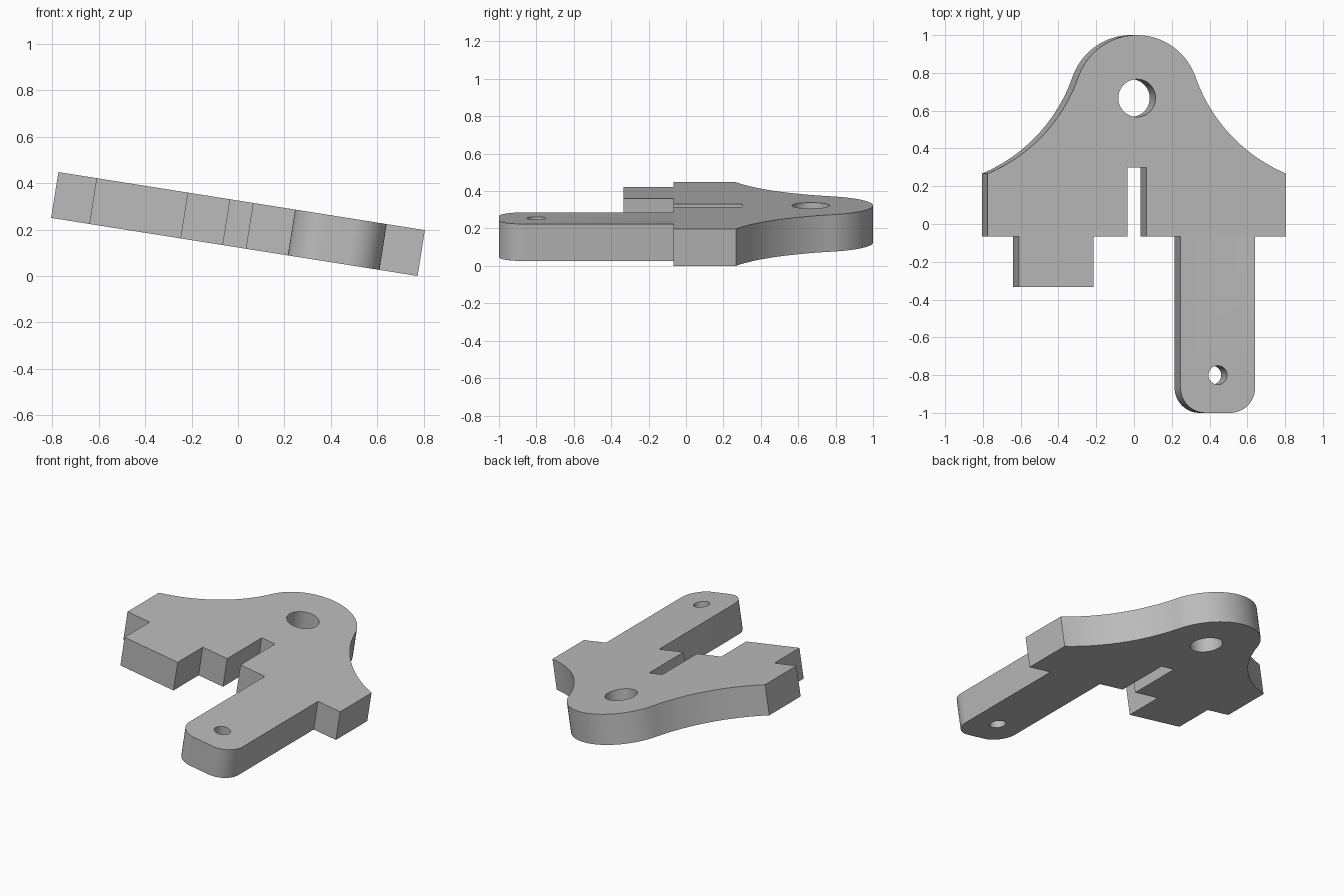
import bpy, bmesh, math
from mathutils import Vector

cube = bpy.data.objects.get("Cube")
if cube:
    bpy.data.objects.remove(cube, do_unlink=True)

U = 1 / 15            # design module
TILT = math.radians(9)
THICK = 3 * U


def arc(cx, cy, r, a0, a1, n):
    """Points along an arc, angles in radians."""
    return [(cx + r * math.cos(a0 + (a1 - a0) * i / n),
             cy + r * math.sin(a0 + (a1 - a0) * i / n)) for i in range(n + 1)]


def shoulder():
    """Right-hand edge: concave sweep from the corner, then the dome to its top."""
    corner, dome, r, big = Vector((12, 4)), Vector((0, 10)), 5, 13
    # Centre of the sweep circle: through the corner, tangent to the dome
    d = dome - corner
    along = (big ** 2 - (r + big) ** 2 + d.length_squared) / (2 * d.length)
    h = math.sqrt(big ** 2 - along ** 2)
    c = corner + d.normalized() * along + Vector((d.y, -d.x)).normalized() * h
    start = math.atan2(corner.y - c.y, corner.x - c.x) % math.tau
    end = math.atan2(dome.y - c.y, dome.x - c.x) % math.tau
    sweep = arc(c.x, c.y, big, start, end, 24)
    return sweep + arc(0, 10, r, end - math.pi, math.pi / 2, 24)[1:]


# Outline, counter-clockwise from the slot
right = shoulder()
left = [(-x, y) for x, y in reversed(right[:-1])]
outline = [(0.75, 4.5), (0.75, -1), (3.5, -1)]
outline += arc(5.5, -13, 2, math.pi, 1.5 * math.pi, 12)
outline += arc(7.5, -13, 2, 1.5 * math.pi, math.tau, 12)
outline += [(9.5, -1), (12, -1)] + right + left
outline += [(-12, -1), (-9.5, -1), (-9.5, -5), (-3.5, -5), (-3.5, -1),
            (-0.75, -1), (-0.75, 4.5)]
main_hole = arc(0, 10, 1.5, 0, math.tau, 48)[:-1]
arm_hole = arc(6.5, -12, 0.75, 0, math.tau, 32)[:-1]

# Filled profile extruded to a plate with both holes open
profile = bpy.data.curves.new("bracket_plate", "CURVE")
profile.dimensions = "2D"
profile.fill_mode = "BOTH"
profile.extrude = THICK / 2
for loop in (outline, main_hole, arm_hole):
    spline = profile.splines.new("POLY")
    spline.points.add(len(loop) - 1)
    for p, (x, y) in zip(spline.points, loop):
        p.co = (x * U, y * U, 0, 1)
    spline.use_cyclic_u = True
plate = bpy.data.objects.new("bracket_plate", profile)
bpy.context.collection.objects.link(plate)
bpy.ops.object.select_all(action="DESELECT")
plate.select_set(True)
bpy.context.view_layer.objects.active = plate
bpy.ops.object.convert(target="MESH")
plate = bpy.context.object

# Weld the rims and tilt so the left edge is high and the plate rests on z = 0
bm = bmesh.new()
bm.from_mesh(plate.data)
bmesh.ops.remove_doubles(bm, verts=bm.verts, dist=0.0001)
bmesh.ops.recalc_face_normals(bm, faces=bm.faces)
bm.to_mesh(plate.data)
bm.free()
plate.rotation_euler.y = TILT
plate.location.z = 12 * U * math.sin(TILT) + THICK / 2 * math.cos(TILT)
bpy.ops.object.transform_apply(location=True, rotation=True, scale=True)
bpy.ops.object.shade_smooth_by_angle(angle=math.radians(30))

# Plain grey finish
grey = bpy.data.materials.new("light_grey")
grey.use_nodes = True
colour = (0.5, 0.5, 0.5, 1)
grey.diffuse_color = colour
grey.node_tree.nodes["Principled BSDF"].inputs["Base Color"].default_value = colour
plate.data.materials.clear()
plate.data.materials.append(grey)
